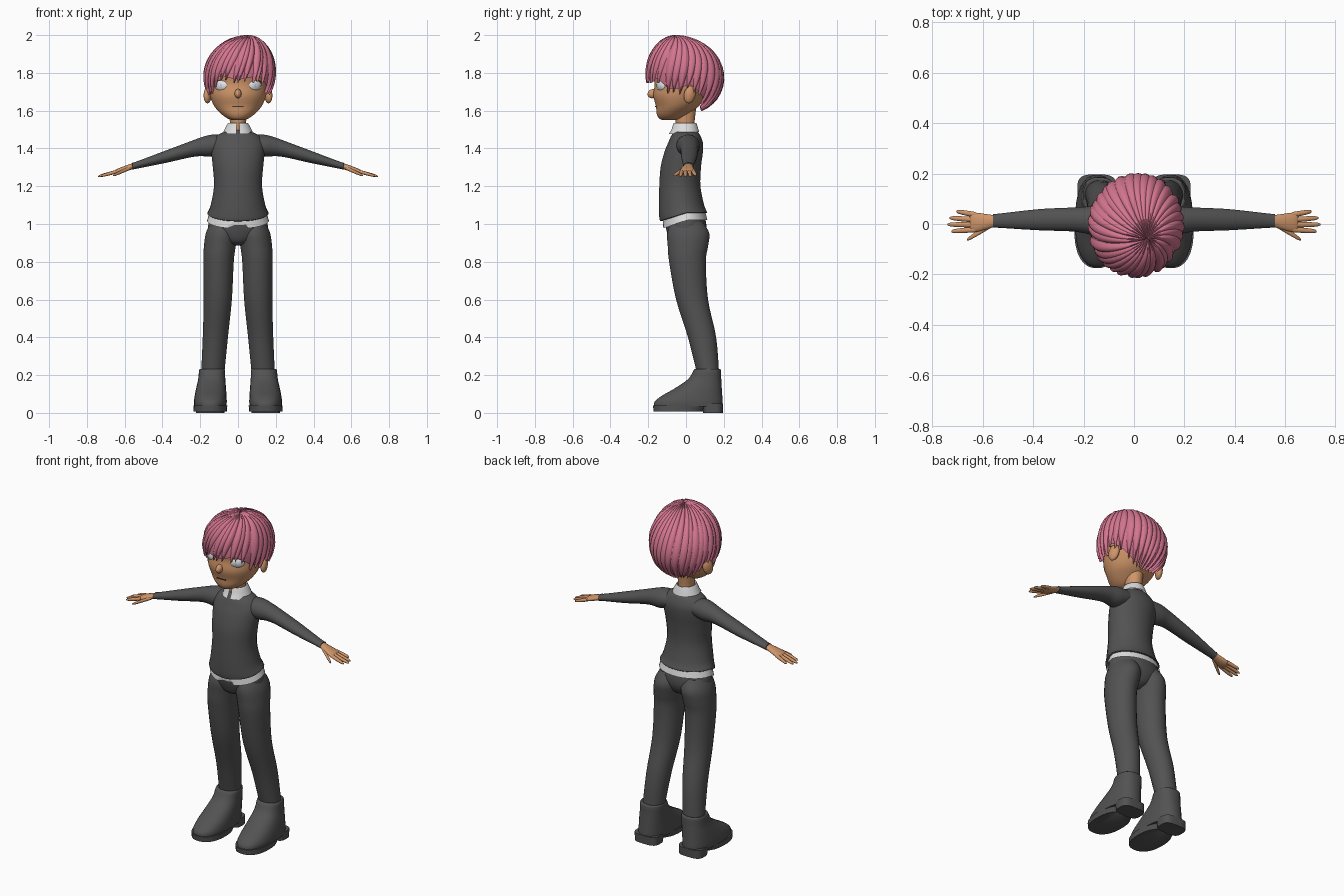
import bpy, bmesh, math, random
from mathutils import Vector, Matrix

if "Cube" in bpy.data.objects:
    bpy.data.objects.remove(bpy.data.objects["Cube"])
random.seed(4)


def material(name, rgb):
    m = bpy.data.materials.new(name)
    m.use_nodes = True
    m.diffuse_color = (*rgb, 1)
    bsdf = next(n for n in m.node_tree.nodes if n.type == "BSDF_PRINCIPLED")
    bsdf.inputs["Base Color"].default_value = (*rgb, 1)
    bsdf.inputs["Roughness"].default_value = .7
    return m


CLOTH = material("charcoal cloth", (.085, .085, .085))
SHIRT = material("white shirt", (.72, .72, .72))
SKIN = material("tan skin", (.62, .3, .14))
HAIR = material("pink hair", (.66, .18, .28))
EYE = material("eye white", (.78, .8, .82))
IRIS = material("pale iris", (.58, .66, .72))
DARK = material("dark line", (.05, .03, .025))
SIDES = (("left", 1), ("right", -1))


def finish(name, bm, mat, angle=50):
    bmesh.ops.recalc_face_normals(bm, faces=bm.faces)
    me = bpy.data.meshes.new(name)
    bm.to_mesh(me)
    bm.free()
    me.materials.append(mat)
    me.shade_smooth()
    me.set_sharp_from_angle(angle=math.radians(angle))
    ob = bpy.data.objects.new(name, me)
    bpy.context.scene.collection.objects.link(ob)
    return ob


def skin_rows(bm, rows, closed=True, caps=True):
    """Bridge rows of points with quads."""
    vs = [[bm.verts.new(p) for p in row] for row in rows]
    n = len(rows[0])
    for a, b in zip(vs, vs[1:]):
        for i in range(n if closed else n - 1):
            j = (i + 1) % n
            bm.faces.new((a[i], a[j], b[j], b[i]))
    if caps:
        bm.faces.new(vs[0])
        bm.faces.new(vs[-1])


def smooth_rings(rings, steps):
    """Catmull-Rom interpolation through the given rings."""
    pts = [rings[0], *rings, rings[-1]]
    out = []
    for a, b, c, d in zip(pts, pts[1:], pts[2:], pts[3:]):
        for k in range(steps):
            t = k / steps
            out.append([q + t / 2 * (r - p + t * (2 * p - 5 * q + 4 * r - s + t * (3 * (q - r) + s - p)))
                        for p, q, r, s in zip(a, b, c, d)])
    return out + [list(rings[-1])]


def loft(name, mat, rings, axis="z", side=1, sides=28, steps=4, power=1, warp=None, caps=True):
    """Loft ellipses given as x, y, z, first radius, second radius."""
    u, v = (Vector((1, 0, 0)), Vector((0, 1, 0))) if axis == "z" else (Vector((0, 1, 0)), Vector((0, 0, 1)))
    rows = []
    for x, y, z, ru, rv in smooth_rings(rings, steps):
        row = []
        for i in range(sides):
            a = math.tau * (i + .5) / sides
            c, s = math.cos(a), math.sin(a)
            p = Vector((x, y, z)) + u * ru * math.copysign(abs(c) ** power, c) + v * rv * math.copysign(abs(s) ** power, s)
            p = warp(p) if warp else p
            row.append((p.x * side, p.y, p.z))
        rows.append(row)
    bm = bmesh.new()
    skin_rows(bm, rows, caps=caps)
    return finish(name, bm, mat)


def span(z, x0, x1, y0, y1):
    return ((x0 + x1) / 2, (y0 + y1) / 2, z, (x1 - x0) / 2, (y1 - y0) / 2)


def wide(z, half, y0, y1):
    return span(z, -half, half, y0, y1)


def ball(name, mat, loc, radii, turn=0, tilt=0):
    bm = bmesh.new()
    bmesh.ops.create_uvsphere(bm, u_segments=24, v_segments=14, radius=1)
    m = Matrix.Translation(loc) @ Matrix.Rotation(turn, 4, "Z") @ Matrix.Rotation(tilt, 4, "X")
    bm.transform(m @ Matrix.Diagonal((*radii, 1)))
    return finish(name, bm, mat)


# Sweater with a hem that dips at the front
def hem(p):
    drop = max(0, -p.y / .14) * min(1, max(0, (1.16 - p.z) / .1))
    return p - Vector((0, 0, .045 * drop))


loft("sweater", CLOTH, [wide(1.06, .14, -.12, .095), wide(1.06, .162, -.138, .113), wide(1.1, .146, -.144, .097),
     wide(1.2, .128, -.142, .077), wide(1.3, .134, -.135, .08), wide(1.38, .142, -.115, .09),
     wide(1.43, .14, -.095, .09), wide(1.47, .11, -.077, .075), wide(1.49, .066, -.06, .06),
     wide(1.5, .045, -.05, .045)], warp=hem)


# Shirt tail below the hem, notched at the front centre
def tail(p):
    drop = .045 * max(0, -p.y / .125)
    if p.z < 1.03 and p.y < 0 and abs(p.x) < .03:
        drop -= .045
    return p - Vector((0, 0, drop))


loft("shirt_tail", SHIRT, [wide(1.075, .148, -.12, .1), wide(1.02, .164, -.124, .114)], steps=3, warp=tail, caps=False)


# Folded collar, open at the front
def collar_point(p):
    if p.y < -.045 and p.z < 1.5:
        p = p + Vector((0, -.012, -.012))
    return p


collar = loft("collar", SHIRT, [wide(1.5, .046, -.055, .047), wide(1.532, .05, -.062, .052), wide(1.53, .056, -.068, .057),
              wide(1.488, .078, -.08, .07)], steps=3, warp=collar_point, caps=False)
bm = bmesh.new()
bm.from_mesh(collar.data)
gap = [f for f in bm.faces if f.calc_center_median().y < 0 and abs(f.calc_center_median().x) < .011]
bmesh.ops.delete(bm, geom=gap, context="FACES")
bm.to_mesh(collar.data)
bm.free()

# Trousers
loft("trouser_seat", CLOTH, [wide(1.06, .143, -.112, .095), wide(1, .158, -.11, .108), wide(.95, .15, -.1, .105),
     wide(.905, .08, -.08, .08), wide(.885, .025, -.04, .04)])
for label, s in SIDES:
    loft(label + "_trouser_leg", CLOTH, [span(1.01, .015, .145, -.08, .09), span(.95, .002, .171, -.1, .124),
         span(.88, .012, .181, -.097, .117), span(.8, .022, .184, -.09, .106), span(.6, .032, .182, -.053, .117),
         span(.4, .053, .187, .01, .16), span(.2, .073, .196, .06, .176)], side=s)

    # Boots with a separate sole and heel
    loft(label + "_boot", CLOTH, [span(.228, .085, .19, .06, .165), span(.23, .069, .205, .043, .184), span(.18, .067, .211, .012, .187),
         span(.13, .063, .222, -.06, .19), span(.09, .06, .23, -.13, .193), span(.06, .059, .234, -.166, .195),
         span(.035, .06, .233, -.172, .194)], side=s, power=.85)
    loft(label + "_boot_sole", CLOTH, [span(.04, .056, .237, -.176, .13), span(.008, .058, .235, -.172, .1)],
         side=s, steps=1, power=.85)
    loft(label + "_boot_heel", CLOTH, [span(.05, .07, .225, .08, .197), span(0, .072, .223, .09, .195)],
         side=s, steps=1, power=.6)

    # Sleeves sloping down from the shoulders
    loft(label + "_sleeve", CLOTH, [(.06, .01, 1.425, .06, .045), (.14, .012, 1.415, .062, .058), (.2, .016, 1.408, .052, .049),
         (.26, .018, 1.393, .047, .042), (.38, .017, 1.357, .042, .033), (.54, .013, 1.311, .028, .019),
         (.56, .013, 1.306, .028, .019)], axis="x", side=s)

    # Hands
    loft(label + "_palm", SKIN, [(.54, .013, 1.311, .021, .015), (.575, .01, 1.3, .028, .016), (.62, .007, 1.285, .038, .015),
         (.645, .007, 1.278, .037, .011), (.652, .007, 1.276, .03, .006)], axis="x", side=s, sides=18)
    fingers = {"little_finger": ((.63, .037, 1.281), (.705, .05, 1.259)), "ring_finger": ((.63, .017, 1.281), (.732, .024, 1.253)),
               "middle_finger": ((.63, -.003, 1.281), (.74, -.002, 1.252)), "index_finger": ((.63, -.022, 1.281), (.725, -.029, 1.254)),
               "thumb": ((.57, -.006, 1.297), (.662, -.062, 1.256))}
    for finger, (a, b) in fingers.items():
        a, b = Vector(a), Vector(b)
        loft(f"{label}_{finger}", SKIN, [(*a.lerp(b, t), r, r * .9) for t, r in ((0, .011), (.5, .0105), (.88, .008), (1, .003))],
             axis="x", side=s, sides=12, steps=3)

    # Ears and eyes
    ball(label + "_ear", SKIN, (s * .16, .02, 1.685), (.02, .032, .047), s * .35, -.25)
    ball(label + "_eyelash", DARK, (s * .084, -.126, 1.742), (.045, .02, .036), s * .5)
    ball(label + "_eye", EYE, (s * .085, -.129, 1.734), (.042, .022, .033), s * .5)
    ball(label + "_iris", IRIS, (s * .083, -.134, 1.734), (.021, .019, .025), s * .5)

# Neck, head and face
loft("neck", SKIN, [wide(1.47, .046, -.05, .048), wide(1.53, .043, -.055, .045), wide(1.62, .05, -.06, .055)])
loft("head", SKIN, [wide(1.55, .03, -.125, -.05), wide(1.56, .058, -.144, -.02), wide(1.585, .092, -.156, .02),
     wide(1.625, .127, -.16, .07), wide(1.68, .15, -.174, .11), wide(1.74, .159, -.167, .14),
     wide(1.8, .16, -.175, .15), wide(1.86, .148, -.16, .145), wide(1.92, .11, -.11, .11), wide(1.95, .05, -.05, .05)])
ball("nose", SKIN, (0, -.176, 1.69), (.018, .028, .024), tilt=.35)
bm = bmesh.new()
bmesh.ops.create_cube(bm, size=1)
bm.transform(Matrix.Translation((0, -.159, 1.622)) @ Matrix.Diagonal((.056, .009, .004, 1)))
finish("mouth", bm, DARK)

# Hair: a cap covered by overlapping locks that fall from an off-centre crown
RIM = ((0, 103), (15, 101), (30, 97), (45, 104), (62, 117), (80, 117), (95, 110), (112, 122), (140, 150), (180, 155))


def rim_angle(az):
    d = abs(math.degrees(math.remainder(az, math.tau)))
    for (a, p), (b, q) in zip(RIM, RIM[1:]):
        if d <= b:
            return math.radians(p + (q - p) * (d - a) / (b - a))
    return math.radians(RIM[-1][1])


def hair_point(az, t, fall, scale):
    polar = t * fall
    r = math.sin(polar) * scale
    crown = (1 - t) ** 2
    return (.005 + .192 * r * math.sin(az) + .05 * crown, -.215 * r * math.cos(az) - .06 * crown,
            1.79 + .21 * math.cos(polar) * scale)


bm = bmesh.new()
around = [math.tau * i / 64 for i in range(64)]
skin_rows(bm, [[hair_point(a, t / 16, rim_angle(a) - .1, .945) for a in around] for t in range(1, 17)], caps=False)
bm.faces.new([bm.verts[i] for i in range(64)] if not bm.verts.ensure_lookup_table() else [])
finish("hair_cap", bm, HAIR)

bm = bmesh.new()
LOCKS, ROWS = 32, 16
for k in range(LOCKS):
    az = math.tau * k / LOCKS + random.uniform(-.05, .05)
    fall = rim_angle(az) + random.uniform(-.03, .09)
    lift = random.uniform(.06, .075)
    rows = []
    for i in range(ROWS + 1):
        t = i / ROWS
        width = math.pi / LOCKS * 1.6 * min(1, (1 - t) * 2.4 + .02) ** .7
        mid = az + .45 * (1 - t)
        row = [hair_point(mid + u * width, t, fall, .93 + lift * (1 - u * u) * (1 + .35 * u))
               for u in (-1, -.6, -.2, .2, .6, 1)]
        rows.append(row + [hair_point(mid, t, fall, .925)])
    skin_rows(bm, rows)
finish("hair_locks", bm, HAIR, 60)
